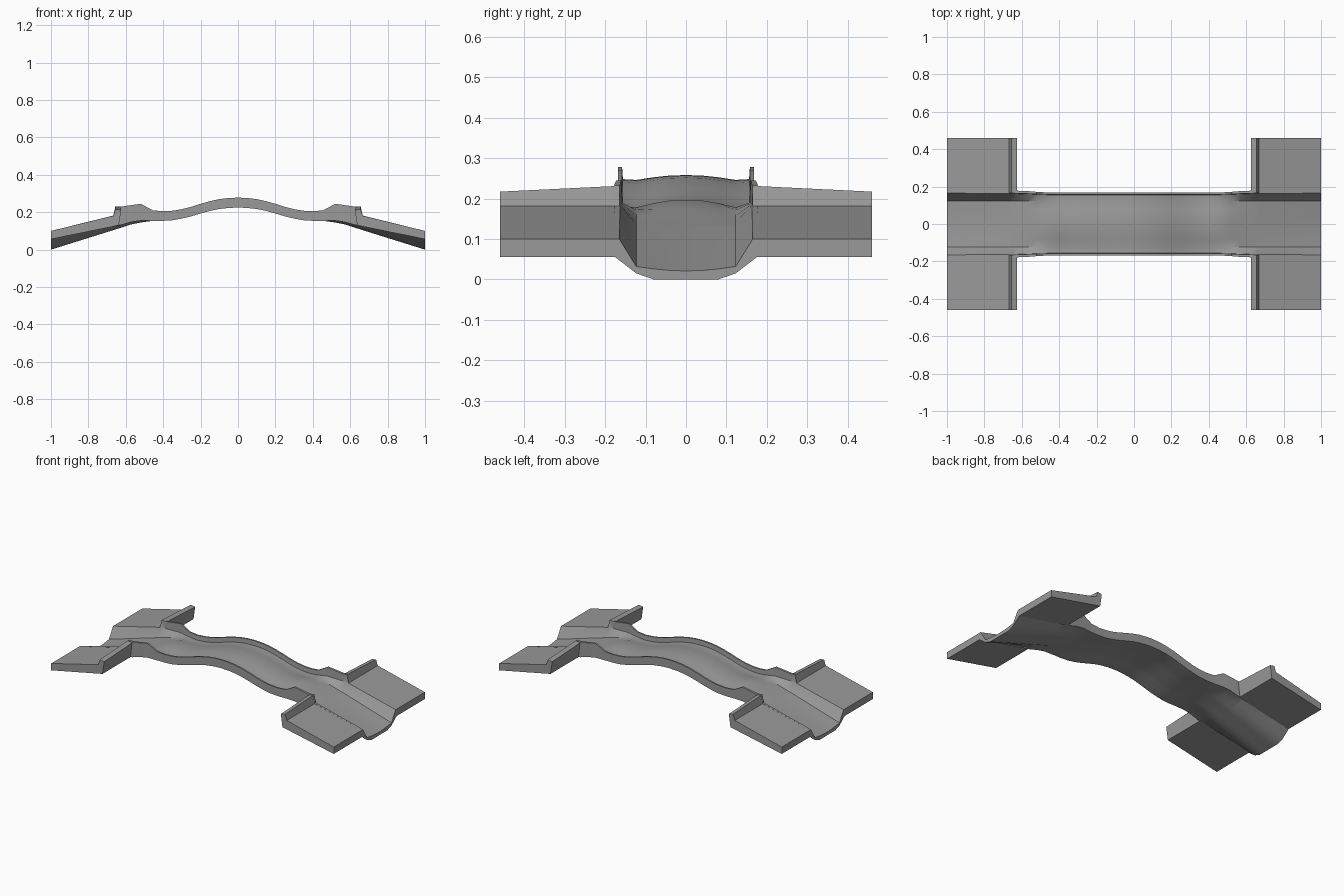
import bpy, bmesh

cube = bpy.data.objects.get("Cube")
if cube:
    bpy.data.objects.remove(cube, do_unlink=True)

stone = bpy.data.materials.new("stone_grey")
stone.use_nodes = True
grey = (0.32, 0.32, 0.32, 1)
stone.diffuse_color = grey
stone.node_tree.nodes["Principled BSDF"].inputs["Base Color"].default_value = grey


def loft(name, rings):
    """Skin a list of equal closed rings and cap both ends."""
    bm = bmesh.new()
    loops = [[bm.verts.new(p) for p in ring] for ring in rings]
    n = len(loops[0])
    for a, b in zip(loops, loops[1:]):
        for i in range(n):
            j = (i + 1) % n
            bm.faces.new((a[i], a[j], b[j], b[i]))
    bm.faces.new(loops[0])
    bm.faces.new(loops[-1][::-1])
    bmesh.ops.remove_doubles(bm, verts=bm.verts, dist=0.0005)
    bmesh.ops.recalc_face_normals(bm, faces=bm.faces)
    mesh = bpy.data.meshes.new(name)
    bm.to_mesh(mesh)
    bm.free()
    mesh.materials.append(stone)
    obj = bpy.data.objects.new(name, mesh)
    bpy.context.collection.objects.link(obj)
    bpy.ops.object.select_all(action="DESELECT")
    obj.select_set(True)
    bpy.context.view_layer.objects.active = obj
    bpy.ops.object.shade_smooth_by_angle(angle=0.6)
    return obj


def section(x, crown, edge, shoulder, rim, inner, outer, side, under):
    """Closed cross-section of the walkway, symmetric in y."""
    drop = edge - crown
    low = min(side, under + 0.015)
    top = [(0.04, crown + drop * 0.1), (0.08, crown + drop * 0.45),
           (0.123, edge), (inner, shoulder), (inner + 0.002, rim), (outer, rim)]
    bottom = [(outer, side), (0.123, low), (0.08, under), (0.04, under)]
    half = [(0, crown)] + top + bottom + [(0, under)]
    ring = half + [(-y, z) for y, z in half[-2:0:-1]]
    return [(x, y, z) for y, z in ring]


# Arched span: x, wall top height, wall bottom height
arch = [(0, .278, .225), (.05, .276, .223), (.1, .270, .217), (.15, .259, .207),
        (.2, .245, .193), (.25, .229, .178), (.3, .216, .166), (.35, .208, .157),
        (.4, .205, .154), (.455, .210, .154)]
rows = [(x, r - .02 + .006 * x / .4, r - .032, r - .03, r, .156, .168, b, b + .006)
        for x, r, b in arch]

# Raised wall ends and descending ramps
rows += [
    (.52, .176, .172, .190, .245, .158, .172, .155, .145),
    (.57, .161, .158, .188, .238, .160, .176, .148, .135),
    (.625, .143, .142, .186, .230, .162, .178, .132, .117),
    (.655, .134, .135, .184, .232, .163, .178, .134, .108),
    (.667, .130, .131, .182, .182, .163, .178, .133, .104),
    (1, .021, .032, .10, .10, .165, .175, .055, 0),
]
mirrored = [(-row[0],) + row[1:] for row in rows[:0:-1]]
loft("bridge_walkway", [section(*row) for row in mirrored + rows])

# Sloping side wings with a raised lip on the inward edge
for side_x, end in ((-1, "right"), (1, "left")):
    for side_y, face in ((-1, "front"), (1, "back")):
        rings = []
        for y, lip in ((.172, .231), (.46, .217)):
            profile = [(1, .10), (.667, .181), (.655, lip), (.625, lip - .006),
                       (.637, .13), (1, .056)]
            rings.append([(side_x * x, side_y * y, z) for x, z in profile])
        loft(f"{face}_{end}_wing", rings)
